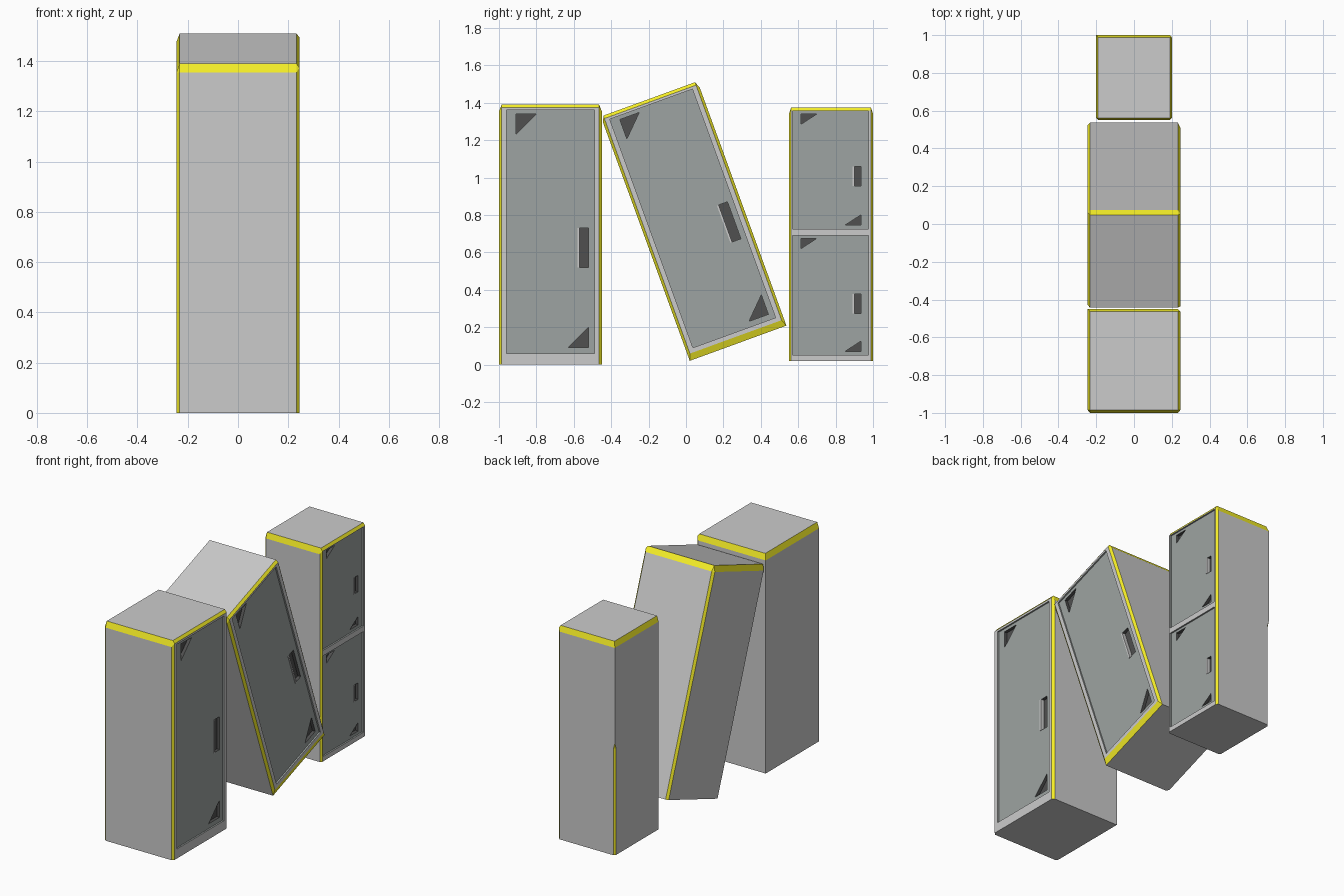
import bpy, bmesh, math
from mathutils import Vector

if "Cube" in bpy.data.objects:
    bpy.data.objects.remove(bpy.data.objects["Cube"])


def material(name, rgb):
    m = bpy.data.materials.new(name)
    m.diffuse_color = (*rgb, 1)
    m.use_nodes = True
    m.node_tree.nodes["Principled BSDF"].inputs["Base Color"].default_value = m.diffuse_color
    return m


GREY = material("body_grey", (0.8, 0.8, 0.8))
YELLOW = material("edge_yellow", (0.9, 0.84, 0.02))
DOOR = material("door_grey", (0.34, 0.37, 0.36))
DARK = material("recess_dark", (0.08, 0.08, 0.08))
BEVEL = 0.026


def to_object(bm, name, mats):
    bmesh.ops.recalc_face_normals(bm, faces=bm.faces[:])
    me = bpy.data.meshes.new(name)
    bm.to_mesh(me)
    bm.free()
    for m in mats:
        me.materials.append(m)
    ob = bpy.data.objects.new(name, me)
    bpy.context.collection.objects.link(ob)
    return ob


def prisms(name, outlines, x0, x1, mat):
    """Extrude (y, z) outlines along x into one object."""
    bm = bmesh.new()
    for pts in outlines:
        f = bm.faces.new([bm.verts.new((x0, y, z)) for y, z in pts])
        geo = bmesh.ops.extrude_face_region(bm, geom=[f])["geom"]
        vs = [g for g in geo if isinstance(g, bmesh.types.BMVert)]
        bmesh.ops.translate(bm, verts=vs, vec=(x1 - x0, 0, 0))
    return to_object(bm, name, [mat])


def rect(y0, y1, z0, z1):
    return [(y0, z0), (y1, z0), (y1, z1), (y0, z1)]


def cut(body, cutter):
    mod = body.modifiers.new("recess", 'BOOLEAN')
    mod.operation = 'DIFFERENCE'
    mod.solver = 'EXACT'
    mod.material_mode = 'TRANSFER'
    mod.object = cutter
    cutter.hide_render = True
    bpy.context.view_layer.objects.active = body
    bpy.ops.object.modifier_apply(modifier=mod.name)
    bpy.data.objects.remove(cutter)


def cabinet(name, size, rear_edge, bottom_edge=False, split=False):
    """Box with yellow chamfers; origin at the low -y corner."""
    bm = bmesh.new()
    bmesh.ops.create_cube(bm, size=1)
    if split:
        bmesh.ops.bisect_plane(bm, geom=bm.verts[:] + bm.edges[:] + bm.faces[:],
                               plane_co=(0, 0, 0), plane_no=(0, 0, 1))
    chosen = []
    for e in bm.edges:
        a, b = (v.co for v in e.verts)
        m = (a + b) / 2
        upright = abs(a.z - b.z) > 0.1
        rear = upright and m.x < 0 and m.y > 0
        if rear:
            keep = rear_edge == 'full' or (rear_edge == 'lower' and m.z < 0)
        else:
            keep = upright or m.z > 0.49 or (bottom_edge and m.z < -0.49 and m.x > 0.49)
        if keep:
            chosen.append(e)
    bmesh.ops.bevel(bm, geom=chosen, offset=BEVEL, segments=1, affect='EDGES',
                    profile=0.5, material=1, clamp_overlap=True)
    # slimmer chamfer above the door
    for v in bm.verts:
        if v.co.x > 0.499 and v.co.z > 0.4:
            v.co.z = 0.488
    bmesh.ops.translate(bm, verts=bm.verts, vec=(0, 0.5, 0.5))
    bmesh.ops.scale(bm, verts=bm.verts, vec=Vector(size))
    return to_object(bm, name, [GREY, YELLOW])


def fit_doors(name, body, xf, doors):
    """Each door: panel rect, vent triangle size, vent insets, handle rect."""
    panels = [rect(*d["panel"]) for d in doors]
    cut(body, prisms("door_cutter", panels, xf - 0.01, xf + 0.05, DOOR))
    holes = []
    for d in doors:
        y0, y1, z0, z1 = d["panel"]
        (w, h), (iy0, iy1, iz0, iz1) = d["vent"], d["inset"]
        a, b, t, s = y0 + iy0, y1 - iy1, z1 - iz1, z0 + iz0
        holes += [[(a, t), (a, t - h), (a + w, t)],
                  [(b, s), (b, s + h), (b - w, s)],
                  rect(*d["handle"])]
    cut(body, prisms("hole_cutter", holes, xf - 0.03, xf + 0.05, DARK))
    # grip strip along one side of each handle recess
    strips = [rect(h[0], h[0] + 0.01, h[2], h[3]) for h in (d["handle"] for d in doors)]
    return prisms(name, strips, xf - 0.03, xf - 0.006, GREY)


def place(objs, loc, angle=0):
    for ob in objs:
        ob.location = loc
        ob.rotation_euler = (math.radians(angle), 0, 0)


# wide lockers: one upright, one leaning
wide_door = dict(panel=(0.04, 0.51, 0.06, 1.36), vent=(0.11, 0.11),
                 inset=(0.05, 0.03, 0.03, 0.02), handle=(0.42, 0.48, 0.52, 0.73))
for label, rear, bottom, loc, ang in [
        ("upright", None, False, (0, -1, 0), 0),
        ("leaning", 'full', True, (0, 0.02, 0.02), 20)]:
    body = cabinet(label + "_locker", (0.49, 0.55, 1.39), rear, bottom)
    grip = fit_doors(label + "_grip", body, 0.245, [wide_door])
    place([body, grip], loc, ang)

# narrow locker with two stacked doors
body = cabinet("double_locker", (0.40, 0.45, 1.355), 'lower', split=True)
narrow = [dict(panel=(0.02, 0.425, z0, z1), vent=(0.085, 0.055),
               inset=(0.045, 0.04, 0.02, 0.015), handle=(0.34, 0.385, zh, zh + 0.105))
          for z0, z1, zh in [(0.03, 0.67, 0.252), (0.705, 1.335, 0.935)]]
grips = fit_doors("double_grips", body, 0.20, narrow)
place([body, grips], (0, 0.55, 0.02))
